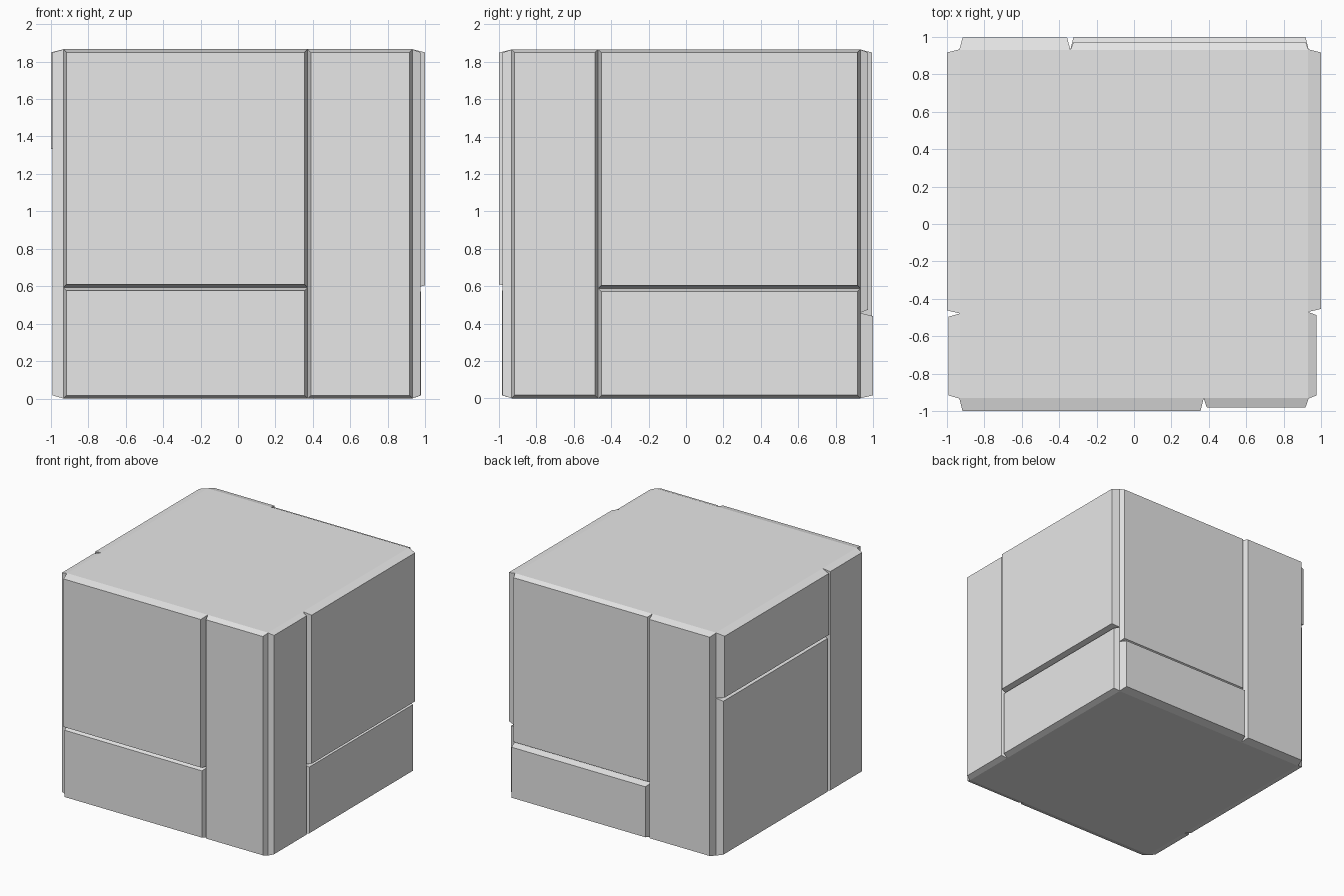
import bpy
import bmesh
from mathutils import Matrix, Vector
from math import radians

cube = bpy.data.objects.get("Cube")
if cube:
    bpy.data.objects.remove(cube, do_unlink=True)

grey = bpy.data.materials.new("light_grey")
grey.use_nodes = True
grey.diffuse_color = (0.8, 0.8, 0.8, 1)
grey.node_tree.nodes["Principled BSDF"].inputs["Base Color"].default_value = (0.8, 0.8, 0.8, 1)

HALF = 0.93      # half width of the core
HEIGHT = 1.866
INSET = 0.017    # slope of the panel borders


def add_object(name, bm):
    bmesh.ops.recalc_face_normals(bm, faces=bm.faces)
    mesh = bpy.data.meshes.new(name)
    bm.to_mesh(mesh)
    bm.free()
    mesh.materials.append(grey)
    obj = bpy.data.objects.new(name, mesh)
    bpy.context.collection.objects.link(obj)


def panel(name, angle, left, right, bottom, top, reach):
    """Bevelled plate on one wall; left and right as seen facing that wall."""
    bm = bmesh.new()
    rings = []
    for depth, inset in ((HALF, 0), (reach, INSET)):
        l, r, b, t = left + inset, right - inset, bottom + inset, top - inset
        rings.append([bm.verts.new((x, -depth, z))
                      for x, z in ((l, b), (r, b), (r, t), (l, t))])
    base, outer = rings
    bm.faces.new(outer)
    for i in range(4):
        j = (i + 1) % 4
        bm.faces.new((base[i], base[j], outer[j], outer[i]))
    bm.faces.new(base[::-1])
    bm.transform(Matrix.Rotation(radians(angle), 4, "Z"))
    add_object(name, bm)


# Solid core block
bm = bmesh.new()
bmesh.ops.create_cube(bm, size=1)
bmesh.ops.scale(bm, vec=(2 * HALF, 2 * HALF, HEIGHT), verts=bm.verts)
bmesh.ops.translate(bm, vec=Vector((0, 0, HEIGHT / 2)), verts=bm.verts)
add_object("core_block", bm)

# Each wall: angle, strip span, wide span, split height, reach of strip, lower, upper
EDGE = 0.933
walls = {
    "front": (0, (0.372, EDGE), (-EDGE, 0.372), 0.593, 0.98, 0.985, 1.0),
    "right": (90, (-EDGE, -0.47), (-0.47, EDGE), 0.588, 0.975, 0.978, 1.0),
    "back": (180, (0.34, EDGE), (-EDGE, 0.34), 0.457, 0.995, 1.0, 0.973),
    "left": (270, (0.478, EDGE), (-EDGE, 0.478), 1.318, 0.99, 0.987, 1.0),
}
for side, (angle, strip, wide, split, r_strip, r_low, r_up) in walls.items():
    panel(side + "_strip_panel", angle, *strip, 0, HEIGHT, r_strip)
    panel(side + "_lower_panel", angle, *wide, 0, split, r_low)
    panel(side + "_upper_panel", angle, *wide, split, HEIGHT, r_up)
